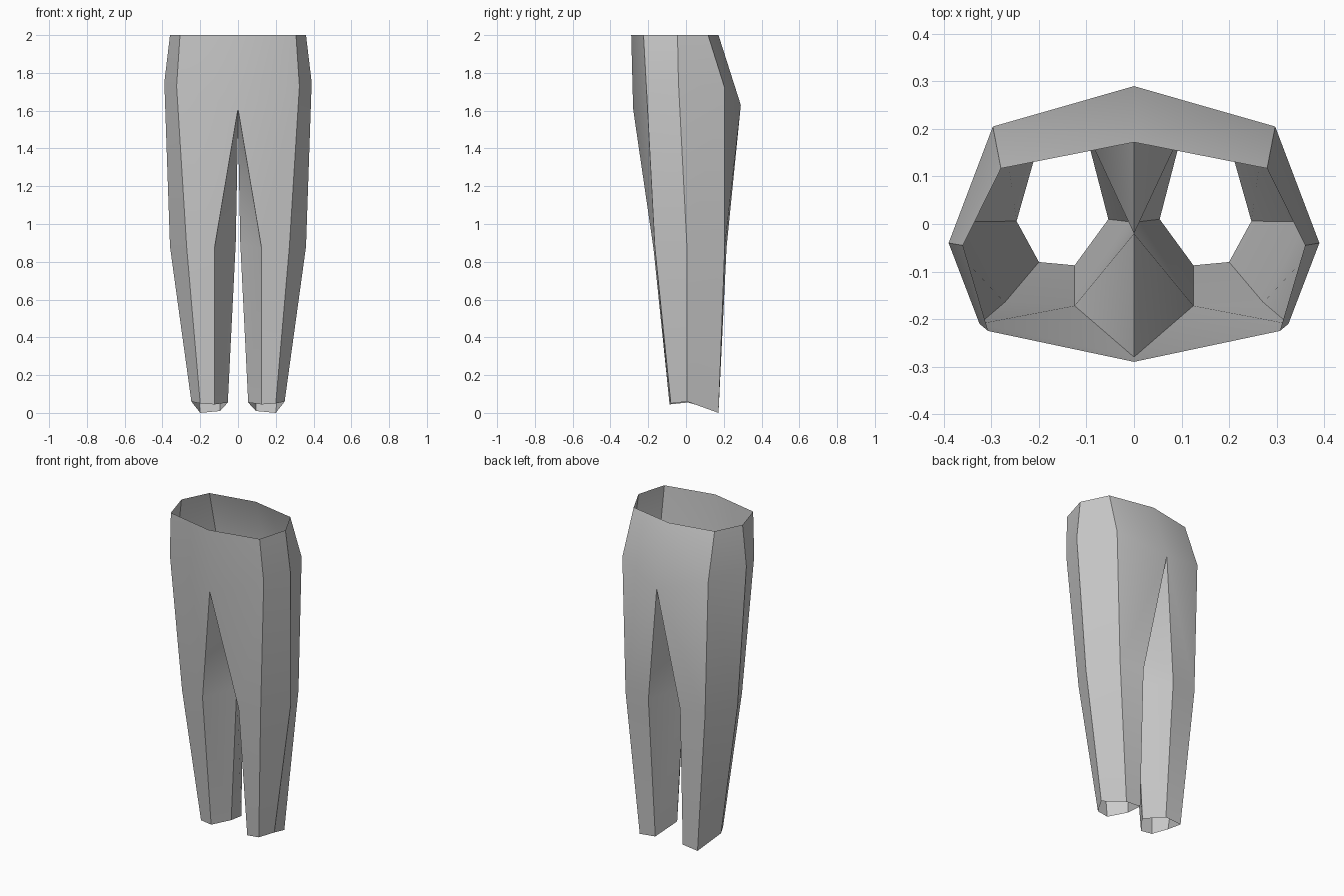
import bpy, bmesh, math

if "Cube" in bpy.data.objects:
    bpy.data.objects.remove(bpy.data.objects["Cube"])

# Half-body loops, running front -> outer side -> back -> (inner leg)
waist = [(0, -.29, 2), (.307, -.225, 2), (.36, -.045, 2), (.28, .117, 2), (0, .172, 2)]
hip = [(0, -.28, 1.61), (.325, -.21, 1.73), (.39, -.04, 1.75), (.297, .205, 1.72),
       (0, .29, 1.63), (0, -.02, 1.52)]
knee = [(.125, -.172, .87), (.272, -.165, .88), (.36, .005, .88), (.275, .205, .88),
        (.11, .215, .88), (.012, .005, .9)]
hem = [(.125, -.087, .045), (.2, -.08, .05), (.247, .006, .06), (.2, .172, 0),
       (.095, .168, .01), (.054, .01, .055)]

bm = bmesh.new()
W, H, K, B = [[bm.verts.new(p) for p in ring] for ring in (waist, hip, knee, hem)]


def bridge(low, up, count):
    for i in range(count):
        j = (i + 1) % len(low)
        bm.faces.new((low[i], low[j], up[j % len(up)], up[i]))


bridge(H, W, 4)      # seat and waist
bridge(K, H, 4)      # thigh, outer sides
bridge(B, K, 6)      # lower leg
# inner thigh, meeting at the crotch
crotch = H[5]
for a, b, c in ((K[4], K[5], crotch), (K[4], crotch, H[4]),
                (K[5], K[0], crotch), (K[0], H[0], crotch)):
    bm.faces.new((a, b, c))

mesh = bpy.data.meshes.new("trousers")
bm.to_mesh(mesh)
bm.free()
trousers = bpy.data.objects.new("trousers", mesh)
bpy.context.collection.objects.link(trousers)

# mirror to the other leg
mirror = trousers.modifiers.new("mirror", 'MIRROR')
mirror.use_clip = True
mirror.merge_threshold = .001

bpy.context.view_layer.objects.active = trousers
trousers.select_set(True)
bpy.ops.object.modifier_apply(modifier="mirror")
bpy.ops.object.shade_smooth_by_angle(angle=math.radians(35))
